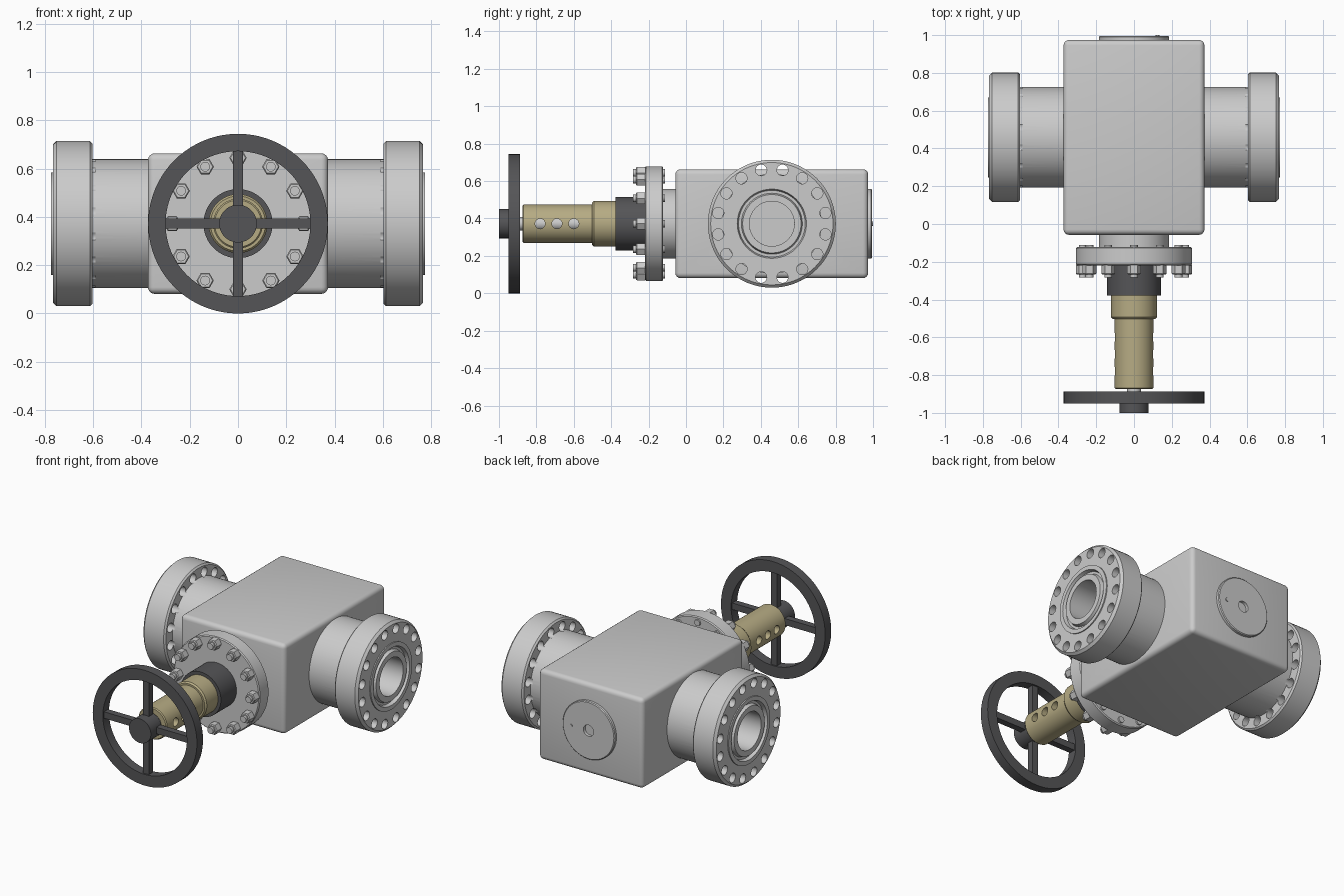
import bpy, bmesh
from math import sin, cos, pi, radians
from mathutils import Vector, Matrix

if "Cube" in bpy.data.objects:
    bpy.data.objects.remove(bpy.data.objects["Cube"])

CZ, CY = 0.372, 0.459          # height of all axes, y of the flow axis
FRONT, RIGHT, LEFT = Vector((0, -1, 0)), Vector((1, 0, 0)), Vector((-1, 0, 0))


def material(name, rgb):
    m = bpy.data.materials.new(name)
    m.diffuse_color = (*rgb, 1)
    m.use_nodes = True
    m.node_tree.nodes["Principled BSDF"].inputs["Base Color"].default_value = m.diffuse_color
    return m


DARK = material("dark_iron", (0.09, 0.09, 0.095))
TAN = material("brass", (0.47, 0.41, 0.23))
STEEL = material("steel", (0.62, 0.63, 0.65))


def finish(bm, name, mat=None):
    bmesh.ops.recalc_face_normals(bm, faces=bm.faces)
    me = bpy.data.meshes.new(name)
    bm.to_mesh(me)
    bm.free()
    ob = bpy.data.objects.new(name, me)
    bpy.context.collection.objects.link(ob)
    if mat:
        me.materials.append(mat)
    return ob


def revolve(bm, profile, axis, origin, segs=64, closed=False):
    """Revolve (distance along axis, radius) points about an axis."""
    mtx = Matrix.Translation(origin) @ axis.to_track_quat('Z', 'Y').to_matrix().to_4x4()
    rings = []
    for a, r in profile:
        n = segs if r > 0 else 1
        rings.append([bm.verts.new(mtx @ Vector((r * cos(2 * pi * i / segs), r * sin(2 * pi * i / segs), a)))
                      for i in range(n)])
    for p, q in zip(rings, rings[1:] + (rings[:1] if closed else [])):
        for i in range(segs):
            j = (i + 1) % segs
            loop = [p[i % len(p)], p[j % len(p)], q[j % len(q)], q[i % len(q)]]
            loop = list(dict.fromkeys(loop))
            if len(loop) > 2:
                bm.faces.new(loop)


def lathe(name, profile, axis, origin, mat=None, segs=64, closed=False):
    bm = bmesh.new()
    revolve(bm, profile, axis, origin, segs, closed)
    return finish(bm, name, mat)


def rod(bm, a, b, r, axis, origin, segs=24):
    revolve(bm, [(a, 0), (a, r), (b, r), (b, 0)], axis, origin, segs)


def box(bm, lo, hi):
    lo, hi = Vector(lo), Vector(hi)
    s = hi - lo
    bmesh.ops.create_cube(bm, size=1, matrix=Matrix.Translation((lo + hi) / 2) @ Matrix.Diagonal((*s, 1)))


def cut(ob, bm):
    cutter = finish(bm, "cutter")
    cutter.hide_render = True
    mod = ob.modifiers.new("cut", 'BOOLEAN')
    mod.operation, mod.solver, mod.object = 'DIFFERENCE', 'EXACT', cutter
    bpy.context.view_layer.objects.active = ob
    bpy.ops.object.modifier_apply(modifier=mod.name)
    bpy.data.objects.remove(cutter)


STEM = Vector((0, 0, CZ))      # stem axis origin, distances run towards -y
FLOW = Vector((0, CY, CZ))

# Valve body: rounded block bored through for the flow and the stem
bm = bmesh.new()
box(bm, (-0.373, -0.057, CZ - 0.291), (0.373, 0.974, CZ + 0.291))
bmesh.ops.bevel(bm, geom=bm.edges[:], offset=0.028, segments=4, profile=0.5, affect='EDGES')
body = finish(bm, "valve_body")
bm = bmesh.new()
rod(bm, -0.5, 0.5, 0.12, RIGHT, FLOW, 64)
cut(body, bm)

# Gate closing the bore
bm = bmesh.new()
box(bm, (-0.06, CY - 0.16, CZ - 0.16), (0.06, CY + 0.16, CZ + 0.16))
finish(bm, "gate", STEEL)

# Flanged pipe ends with gasket groove and 16 bolt holes
for side, axis in (("left", LEFT), ("right", RIGHT)):
    ob = lathe(side + "_flanged_end", [
        (0.34, 0.12), (0.34, 0.267), (0.603, 0.267), (0.603, 0.332), (0.613, 0.342),
        (0.752, 0.342), (0.767, 0.327), (0.767, 0.212), (0.774, 0.212), (0.774, 0.185),
        (0.752, 0.178), (0.752, 0.163), (0.774, 0.156), (0.774, 0.12)],
        axis, FLOW, segs=80, closed=True)
    bm = bmesh.new()
    for i in range(16):
        t = (i + 0.5) * pi / 8
        rod(bm, 0.59, 0.79, 0.03, axis, FLOW + 0.292 * Vector((0, cos(t), sin(t))))
    cut(ob, bm)

# Bonnet: neck and bolted flange
lathe("bonnet", [(0.04, 0), (0.04, 0.186), (0.122, 0.186), (0.122, 0.301), (0.128, 0.307),
                 (0.213, 0.307), (0.219, 0.301), (0.219, 0)], FRONT, STEM)

# Bonnet studs and nuts
bm = bmesh.new()
for i in range(12):
    t = i * pi / 6
    p = STEM + 0.272 * Vector((cos(t), 0, sin(t)))
    rod(bm, 0.112, 0.284, 0.02, FRONT, p, 20)
    revolve(bm, [(0.218, 0), (0.218, 0.036), (0.262, 0.036), (0.268, 0.031), (0.268, 0)], FRONT, p, 6)
finish(bm, "bonnet_bolts")

# Dark packing collar
lathe("packing_collar", [(0.21, 0), (0.21, 0.143), (0.378, 0.143), (0.378, 0)], FRONT, STEM, DARK)

# Hollow brass sleeve with three cross holes
sleeve = lathe("stem_sleeve", [(0.37, 0.065), (0.37, 0.122), (0.492, 0.122), (0.502, 0.114), (0.502, 0.103),
                               (0.868, 0.103), (0.874, 0.097), (0.874, 0.065)],
               FRONT, STEM, TAN, closed=True)
bm = bmesh.new()
for y in (-0.60, -0.69, -0.78):
    rod(bm, -0.2, 0.2, 0.027, RIGHT, Vector((0, y, CZ)))
cut(sleeve, bm)

# Stem
lathe("stem", [(0.36, 0), (0.36, 0.036), (0.93, 0.036), (0.93, 0)], FRONT, STEM, STEEL, segs=32)

# Handwheel: rim, hub and four spokes
lathe("handwheel_rim", [(0.888, 0.3), (0.888, 0.372), (0.95, 0.372), (0.95, 0.3)],
      FRONT, STEM, DARK, segs=80, closed=True)
lathe("handwheel_hub", [(0.89, 0), (0.89, 0.078), (1.0, 0.078), (1.0, 0)], FRONT, STEM, DARK, segs=48)
bm = bmesh.new()
for sx, sz in ((1, 0), (-1, 0), (0, 1), (0, -1)):
    c = STEM + 0.187 * Vector((sx, 0, sz))
    h = Vector((0.125 if sx else 0.021, 0, 0.125 if sz else 0.021))
    box(bm, c - h + Vector((0, -0.94, 0)), c + h + Vector((0, -0.898, 0)))
finish(bm, "handwheel_spokes", DARK)

# Rear cover with a central recess and a small plug
lathe("rear_cover", [(-0.95, 0.186), (-0.99, 0.186), (-0.995, 0.181), (-0.995, 0.036),
                     (-0.976, 0.036), (-0.976, 0), (-0.95, 0)], FRONT, STEM)
bm = bmesh.new()
rod(bm, -1.0, -0.98, 0.011, FRONT, STEM + Vector((0.125, 0, 0)), 12)
finish(bm, "rear_plug", STEEL)

# Smooth round surfaces, keep crisp edges
for ob in bpy.context.scene.objects:
    ob.select_set(True)
    bpy.context.view_layer.objects.active = ob
bpy.ops.object.shade_smooth_by_angle(angle=radians(30))
